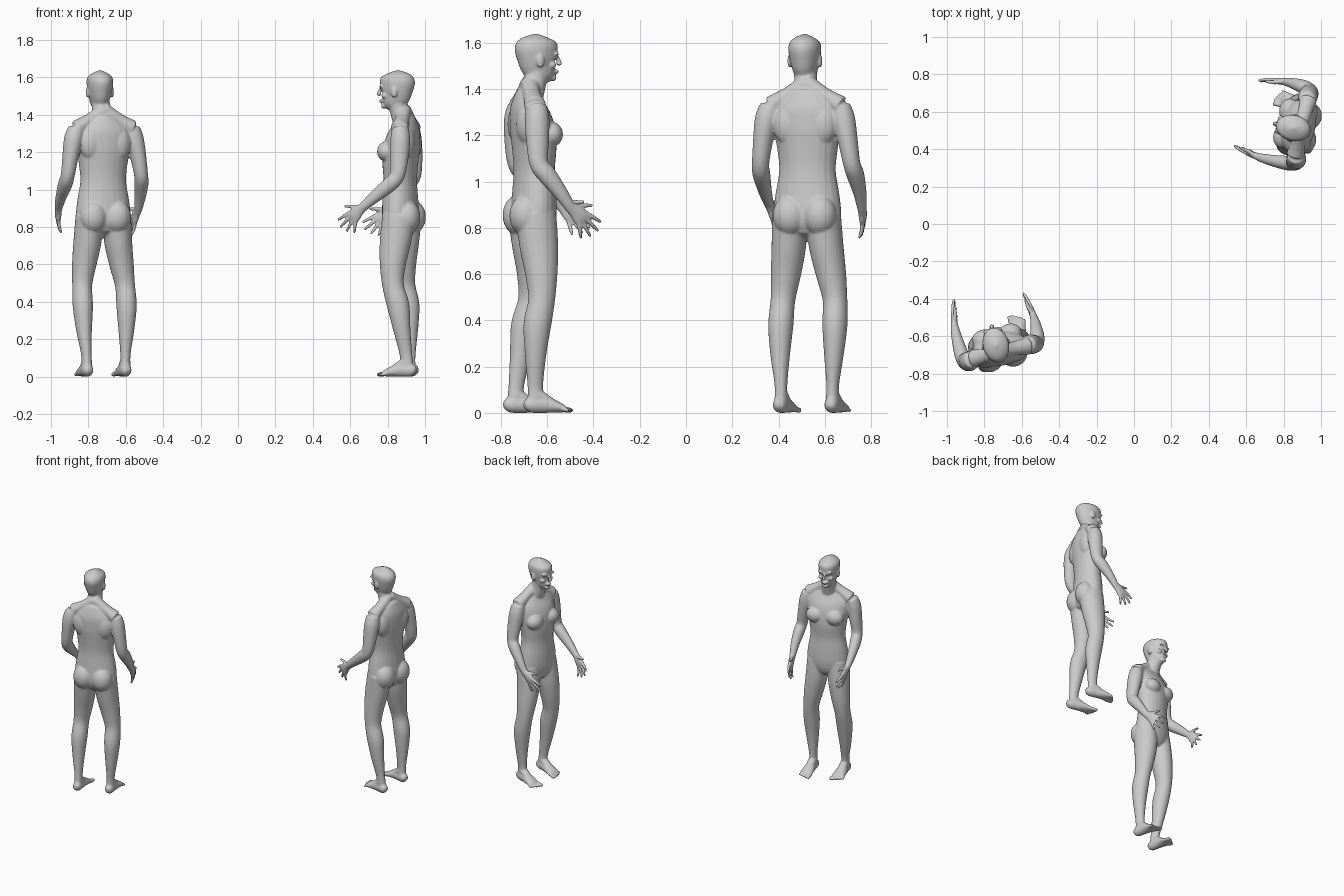
import bpy, bmesh, math
from mathutils import Vector, Matrix

if "Cube" in bpy.data.objects:
    bpy.data.objects.remove(bpy.data.objects["Cube"])

bm = bmesh.new()


def catmull(p, steps=4):
    """Smoothly resample a list of equal-length tuples."""
    out = []
    for i in range(len(p) - 1):
        a, b, c, d = p[max(i - 1, 0)], p[i], p[i + 1], p[min(i + 2, len(p) - 1)]
        for k in range(steps):
            t = k / steps
            out.append([0.5 * (2 * q + (r - o) * t + (2 * o - 5 * q + 4 * r - s) * t * t
                               + (3 * q - o - 3 * r + s) * t ** 3)
                        for o, q, r, s in zip(a, b, c, d)])
    return out + [list(p[-1])]


def tube(pts, n=24):
    """Closed elliptical tube through (x, y, z, half width, half depth), rounded ends."""
    pts = catmull(pts)
    cs = [Vector(p[:3]) for p in pts]
    rings, dirs = [], []
    for i, p in enumerate(pts):
        d = (cs[min(i + 1, len(cs) - 1)] - cs[max(i - 1, 0)]).normalized()
        ref = Vector((0, 1, 0)) if abs(d.x) > 0.75 else Vector((1, 0, 0))
        u = (ref - d * ref.dot(d)).normalized()
        v = d.cross(u)
        dirs.append(d)
        rings.append([bm.verts.new(cs[i] + u * p[3] * math.cos(t) + v * p[4] * math.sin(t))
                      for t in (2 * math.pi * k / n for k in range(n))])
    for r0, r1 in zip(rings, rings[1:]):
        for k in range(n):
            j = (k + 1) % n
            bm.faces.new((r0[k], r0[j], r1[j], r1[k]))
    for e, sign in ((0, -1), (-1, 1)):
        tip = bm.verts.new(cs[e] + dirs[e] * sign * 0.45 * min(pts[e][3:5]))
        for k in range(n):
            a, b = rings[e][k], rings[e][(k + 1) % n]
            bm.faces.new((a, b, tip) if sign > 0 else (b, a, tip))


def ball(c, r):
    m = Matrix.Translation(c) @ Matrix.Diagonal((*r, 1))
    bmesh.ops.create_uvsphere(bm, u_segments=24, v_segments=16, radius=1, matrix=m)


def limb(pts, radii):
    tube([(*p, *r) for p, r in zip(pts, radii)])


CX = 0.015   # torso centre line
# torso, upwards from the crotch: z, y, half width, half depth
tube([(CX, y, z, w, d) for z, y, w, d in (
    (.77, -.03, .075, .065), (.81, -.025, .132, .088), (.87, -.022, .148, .096),
    (.95, -.02, .140, .093), (1.05, -.02, .124, .087), (1.15, -.02, .134, .094),
    (1.24, -.03, .148, .093), (1.31, -.045, .148, .078), (1.36, -.048, .105, .06),
    (1.39, -.045, .06, .05))])
for s in (-1, 1):
    ball((CX + s * .066, -.074, .855), (.074, .069, .088))      # buttock
    ball((CX + s * .072, .037, 1.205), (.064, .052, .055))      # chest
    ball((CX + s * .078, -.072, 1.25), (.062, .046, .09))       # shoulder blade
    tube([(CX, -.04, 1.425, .04, .04), (CX + s * .08, -.048, 1.375, .038, .034),
          (CX + s * .15, -.05, 1.33, .048, .044)])              # neck to shoulder slope

# neck
tube([(.012, -.04, 1.36, .06, .058), (.006, -.015, 1.43, .05, .05), (0, 0, 1.51, .05, .055)])

# head, chin to crown
tube([(0, y, z, w, d) for z, y, w, d in (
    (1.442, .048, .024, .03), (1.462, .032, .044, .051), (1.50, .006, .057, .079),
    (1.54, -.003, .066, .089), (1.58, -.008, .070, .095), (1.607, -.01, .062, .083),
    (1.626, -.01, .036, .050))])
tube([(0, .083, 1.542, .007, .008), (0, .093, 1.52, .009, .011), (0, .093, 1.506, .014, .013)])
ball((0, .08, 1.476), (.023, .012, .010))                       # lips
ball((0, .066, 1.448), (.022, .016, .014))                      # chin
for s in (-1, 1):
    ball((s * .027, .074, 1.552), (.027, .013, .008))           # brow
    ball((s * .036, .055, 1.505), (.018, .018, .016))           # cheek
    ball((s * .067, -.004, 1.522), (.010, .017, .03))           # ear

# legs
leg_r = [(.078, .09), (.074, .084), (.065, .07), (.053, .058),
         (.054, .06), (.042, .046), (.027, .034), (.029, .036)]
leg_z = (.86, .72, .60, .49, .38, .25, .12, .05)
right_leg = [(.085, -.03), (.098, -.018), (.118, -.012), (.136, -.015),
             (.140, -.035), (.137, -.042), (.132, -.042), (.131, -.04)]
left_leg = [(-.058, -.03), (-.070, -.012), (-.085, -.002), (-.097, -.006),
            (-.100, -.035), (-.098, -.055), (-.090, -.075), (-.088, -.08)]
for side, xy in ((1, right_leg), (-1, left_leg)):
    limb([(x, y, z) for (x, y), z in zip(xy, leg_z)], leg_r)
    ax, ay = xy[-1]

    def foot(pts):
        tube([(ax + x + .05 * y, ay + y, z, a, b) for x, y, z, a, b in pts], 16)
    foot([(0, -.045, .03, .022, .022), (0, -.025, .035, .03, .034), (0, .03, .038, .034, .038),
          (0, .09, .027, .042, .026), (0, .125, .017, .045, .015)])
    foot([(0, -.005, .085, .028, .03), (0, .04, .06, .029, .024), (0, .09, .032, .03, .018)])
    for i, ln in enumerate((.166, .166, .158, .148, .136)):     # toes, big one inside
        x = side * (-.034 + .018 * i)
        r = .0125 if i == 0 else .0085
        foot([(x * .9, .11, .017, r, r), (x, ln - .018, .014, r, r), (x, ln, .011, r, r * .8)])

# arms and hands
arm_r = [(.046, .046), (.051, .053), (.043, .05), (.037, .041), (.038, .041),
         (.029, .032), (.021, .024)]
right_arm = [(.165, -.045, 1.325), (.180, -.045, 1.27), (.200, -.048, 1.18), (.217, -.046, 1.08),
             (.226, -.012, 1.03), (.232, .045, .955), (.231, .09, .89)]
left_arm = [(-.140, -.055, 1.325), (-.157, -.06, 1.27), (-.173, -.058, 1.18), (-.186, -.05, 1.08),
            (-.191, -.010, 1.03), (-.195, .075, .96), (-.193, .140, .905)]
for side, pts, tip in ((1, right_arm, (.215, .22, .79)), (-1, left_arm, (-.172, .273, .80))):
    limb(pts, arm_r)
    w = Vector(pts[-1])
    d = (Vector(tip) - w).normalized()
    inward = Vector((-side, 0, 0))
    s = Vector((0, -d.z, d.y)).normalized()                     # towards the thumb

    def at(along, across, curl=0):
        return w + d * along + s * across + inward * curl
    limb([at(-.01, 0), at(.03, 0), at(.065, -.004), at(.088, -.006)],
         [(.02, .023), (.018, .031), (.016, .039), (.011, .036)])
    limb([at(.015, .012), at(.042, .040, .012), at(.060, .056, .014), at(.078, .07, .014)],
         [(.013, .014), (.011, .011), (.009, .009), (.007, .007)])
    for base, along, across in ((.024, .152, .036), (.006, .166, -.002),
                                (-.013, .154, -.042), (-.030, .124, -.074)):
        limb([at(.072, base), at((.072 + along) / 2, (base + across) / 2, .002),
              at(along, across, .012)], [(.0105, .0105), (.0095, .0095), (.0068, .0068)])

bmesh.ops.recalc_face_normals(bm, faces=bm.faces)
me = bpy.data.meshes.new("standing_figure")
bm.to_mesh(me)
bm.free()

grey = bpy.data.materials.new("plain grey")
grey.diffuse_color = (0.6, 0.6, 0.61, 1)
grey.use_nodes = True
grey.node_tree.nodes["Principled BSDF"].inputs["Base Color"].default_value = grey.diffuse_color

# fuse all parts into one smooth skin, then thin it out
first = bpy.data.objects.new("left_figure", me)
bpy.context.collection.objects.link(first)
bpy.context.view_layer.objects.active = first
first.select_set(True)
rm = first.modifiers.new("fuse", 'REMESH')
rm.mode, rm.voxel_size, rm.use_smooth_shade = 'VOXEL', 0.0055, True
sm = first.modifiers.new("soften", 'SMOOTH')
sm.factor, sm.iterations = 0.5, 5
for m in ("fuse", "soften"):
    bpy.ops.object.modifier_apply(modifier=m)
tris = sum(len(p.vertices) - 2 for p in first.data.polygons)
dm = first.modifiers.new("thin", 'DECIMATE')
dm.ratio = min(1.0, 60000 / tris)
bpy.ops.object.modifier_apply(modifier="thin")
me = first.data
me.materials.clear()
me.materials.append(grey)
for p in me.polygons:
    p.material_index = 0
    p.use_smooth = True
low = min(v.co.z for v in me.vertices)
me.transform(Matrix.Translation((0, 0, -low)))

# two figures, turned differently
second = bpy.data.objects.new("right_figure", me)
bpy.context.collection.objects.link(second)
first.location, first.rotation_euler = (-.74, -.64, 0), (0, 0, math.radians(13))
second.location, second.rotation_euler = (.845, .515, 0), (0, 0, math.radians(77))
